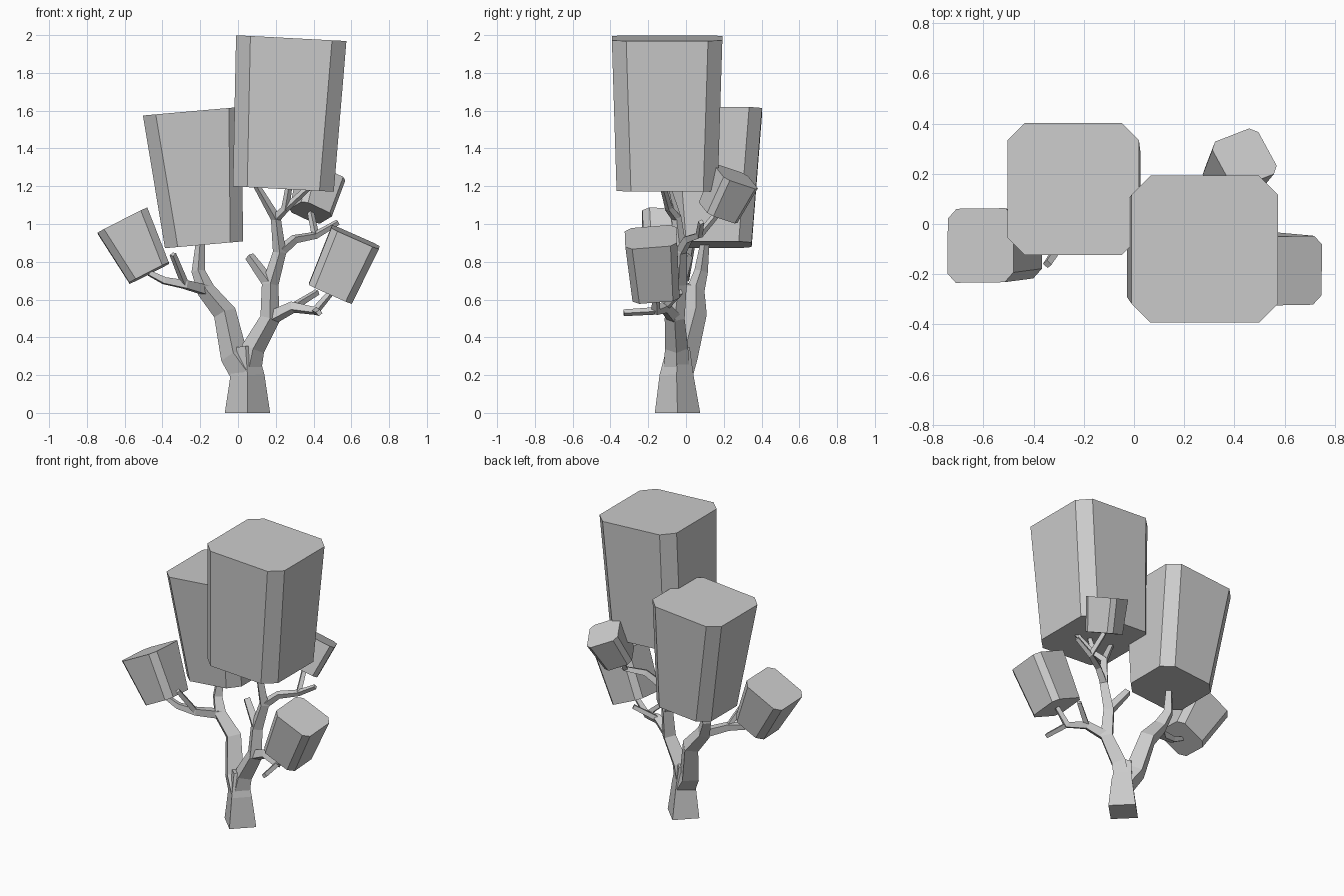
import bpy, bmesh
from math import radians, tan
from mathutils import Vector, Matrix

cube = bpy.data.objects.get("Cube")
if cube:
    bpy.data.objects.remove(cube, do_unlink=True)

# One plain colour for the whole tree
shade = .6
grey = (shade, shade, shade, 1)
material = bpy.data.materials.new("plain grey")
material.use_nodes = True
material.diffuse_color = grey
material.node_tree.nodes["Principled BSDF"].inputs["Base Color"].default_value = grey


def loft(name, rings):
    """Join rings of points into a closed, flat-shaded solid."""
    bm = bmesh.new()
    loops = [[bm.verts.new(point) for point in ring] for ring in rings]
    for lower, upper in zip(loops, loops[1:]):
        for i in range(len(lower)):
            bm.faces.new((lower[i - 1], lower[i], upper[i], upper[i - 1]))
    bm.faces.new(loops[0])
    bm.faces.new(loops[-1])
    bmesh.ops.recalc_face_normals(bm, faces=bm.faces)
    mesh = bpy.data.meshes.new(name)
    bm.to_mesh(mesh)
    bm.free()
    mesh.materials.append(material)
    bpy.context.scene.collection.objects.link(bpy.data.objects.new(name, mesh))


def foliage(name, base, height, low, high, lean, tip=0, twist=0):
    """Block that widens upwards, with cut corners; lean goes left, tip goes back."""
    base = Vector(base)
    up = Vector((0, 0, 1))
    axis = Vector((tan(radians(lean)), tan(radians(tip)), 1)).normalized()
    turn = up.rotation_difference(axis).to_matrix() @ Matrix.Rotation(radians(twist), 3, 'Z')
    cut = high * .13
    rings = []
    for centre, width in ((base, low), (base + axis * height, high)):
        half = width / 2
        inner = half - cut
        ring = []
        for quarter in range(4):
            corner = turn @ Matrix.Rotation(radians(90 * quarter), 3, 'Z')
            ring.append(centre + corner @ Vector((half, inner, 0)))
            ring.append(centre + corner @ Vector((inner, half, 0)))
        rings.append(ring)
    loft(name, rings)
    return base


def branch(name, path, thick, thin):
    """Four-sided limb that tapers evenly along its path; returns the path."""
    path = [Vector(point) for point in path]
    last = len(path) - 1
    heading, side = Vector((0, 0, 1)), Vector((1, 0, 0))
    rings = []
    for i, point in enumerate(path):
        ahead = (path[min(i + 1, last)] - path[max(i - 1, 0)]).normalized()
        if point.z == 0:
            ahead = heading          # flat foot on the ground
        side = heading.rotation_difference(ahead) @ side
        heading = ahead
        radius = thick + (thin - thick) * i / last
        across, along = side * radius, heading.cross(side) * radius
        rings.append([point + across, point + along, point - across, point - along])
    loft(name, rings)
    return path


# Foliage blocks
foliage("large_foliage", (.24, -.1, 1.185), .8, .535, .585, lean=3)
foliage("medium_foliage", (-.18, .14, .89), .71, .415, .525, lean=-5)
right_base = foliage("right_foliage", (-.47, -.1, .74), .31, .235, .295, lean=-27, tip=3)
left_base = foliage("left_foliage", (.49, -.16, .635), .325, .25, .275, lean=24, tip=-5)
back_base = foliage("back_foliage", (.385, .17, 1.06), .22, .19, .215, lean=16, tip=26, twist=25)

# Trunk and its two main limbs
trunk = branch("trunk", [(.05, -.045, 0), (.05, -.05, .2), (.04, -.04, .35)], .12, .06)
fork = trunk[1]
right_limb = branch("right_limb", [
    fork, (-.02, -.01, .3), (-.07, .05, .53), (-.17, .05, .65), (-.21, .08, .75), (-.2, .1, .9)],
    .085, .024)
left_limb = branch("left_limb", [
    fork, (.08, -.05, .34), (.17, -.06, .5), (.17, -.04, .68), (.22, -.03, .85),
    (.2, -.05, 1.03), (.1, -.1, 1.2)], .07, .018)

# Twigs on the right side
right_twig = branch("right_twig", [
    right_limb[3], (-.28, -.06, .68), (-.39, -.09, .7), right_base], .036, .018)
branch("right_stub", [right_twig[1], (-.345, -.16, .84)], .022, .018)

# Low twigs on the left side
low_twig = branch("low_twig", [
    left_limb[2], (.29, -.11, .56), (.41, -.16, .54), left_base], .04, .018)
branch("low_front_stub", [low_twig[2], (.43, -.33, .53)], .02, .018)
branch("low_back_stub", [low_twig[1], (.42, -.03, .64)], .022, .018)

# Upper twigs on the left side
branch("limb_stub", [left_limb[3], (.06, .01, .83)], .036, .026)
middle_twig = branch("middle_twig", [
    left_limb[4], (.3, .01, .92), (.41, .07, .94), (.53, .08, 1.01)], .03, .016)
branch("back_twig", [middle_twig[2], back_base], .02, .018)
upper_twig = branch("upper_twig", [
    left_limb[5], (.25, -.09, 1.08), (.27, -.11, 1.2)], .026, .018)
branch("upper_side_twig", [upper_twig[1], (.37, -.12, 1.19)], .02, .017)
